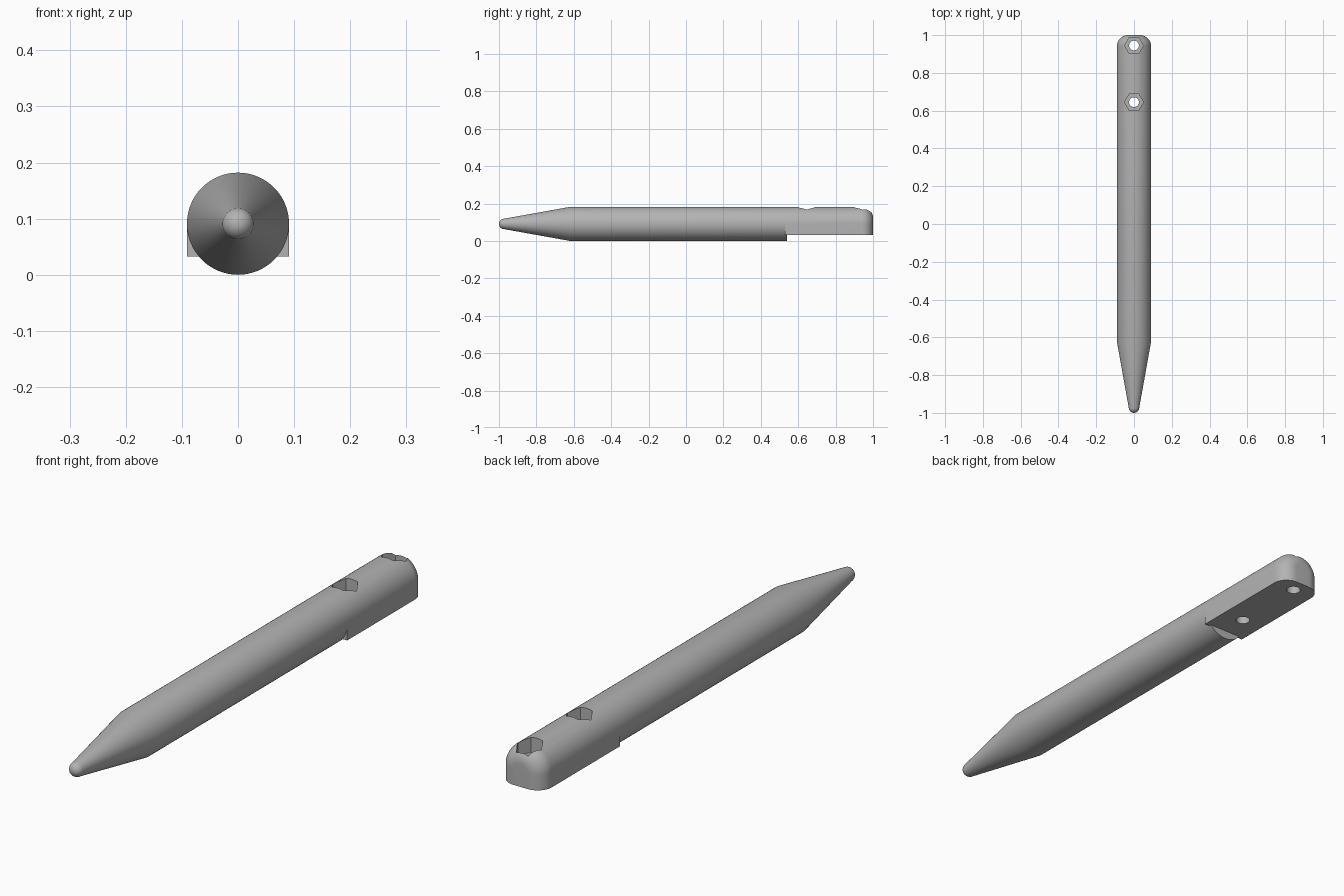
import bpy, bmesh, math
from math import sin, cos, pi

cube = bpy.data.objects.get("Cube")
if cube:
    bpy.data.objects.remove(cube, do_unlink=True)

R = 0.091        # shaft radius, also the height of its axis
FLAT = 0.033     # height of the flat underside of the tang
FILLET = 0.06    # rounding of the tang end

grey = bpy.data.materials.new("plain grey")
grey.use_nodes = True
grey.diffuse_color = (0.45, 0.45, 0.45, 1)
grey.node_tree.nodes["Principled BSDF"].inputs["Base Color"].default_value = (0.45, 0.45, 0.45, 1)


def loft(name, rings):
    """Skin closed rings of equal point count and cap both ends."""
    bm = bmesh.new()
    loops = [[bm.verts.new(p) for p in ring] for ring in rings]
    for a, b in zip(loops, loops[1:]):
        for i in range(len(a)):
            j = (i + 1) % len(a)
            bm.faces.new((a[i], a[j], b[j], b[i]))
    bm.faces.new(loops[0])
    bm.faces.new(loops[-1])
    bmesh.ops.recalc_face_normals(bm, faces=bm.faces)
    mesh = bpy.data.meshes.new(name)
    bm.to_mesh(mesh)
    bm.free()
    mesh.materials.append(grey)
    obj = bpy.data.objects.new(name, mesh)
    bpy.context.collection.objects.link(obj)
    return obj


def round_ring(y, r, n=64):
    return [(r * cos(2 * pi * i / n), y, R + r * sin(2 * pi * i / n)) for i in range(n)]


def arch_ring(y, r, n=32):
    arc = [(r * cos(pi * i / n), y, R + r * sin(pi * i / n)) for i in range(n + 1)]
    return arc + [(-r, y, FLAT), (r, y, FLAT)]


def prism(name, y, r, sides, low, high):
    return loft(name, [[(r * cos(2 * pi * i / sides), y + r * sin(2 * pi * i / sides), z)
                        for i in range(sides)] for z in (low, high)])


def smooth(obj):
    bpy.ops.object.select_all(action='DESELECT')
    obj.select_set(True)
    bpy.context.view_layer.objects.active = obj
    bpy.ops.object.shade_smooth_by_angle(angle=math.radians(25))


# Shaft: blunt round nose, cone, then straight barrel
nose = 0.028
rings = [round_ring(-0.972 - nose * cos(t), nose * sin(t))
         for t in [pi / 2 * k / 8 for k in range(1, 9)]]
rings += [round_ring(-0.62, R), round_ring(0.54, R)]
smooth(loft("shaft", rings))

# Tang: arched section with a flat underside and a filleted end
rings = [arch_ring(0.53, R)]
for k in range(13):
    t = pi / 2 * k / 12
    rings.append(arch_ring(1 - FILLET + FILLET * sin(t), R - FILLET * (1 - cos(t))))
tang = loft("tang", rings)

# Nut pockets and bolt holes
for y in (0.645, 0.945):
    for cutter in (prism("nut_pocket_cutter", y, 0.05, 6, 0.12, 0.3),
                   prism("bolt_hole_cutter", y, 0.026, 32, -0.1, 0.25)):
        cutter.hide_render = True
        mod = tang.modifiers.new("cut", 'BOOLEAN')
        mod.operation = 'DIFFERENCE'
        mod.solver = 'EXACT'
        mod.object = cutter
        bpy.ops.object.select_all(action='DESELECT')
        tang.select_set(True)
        bpy.context.view_layer.objects.active = tang
        bpy.ops.object.modifier_apply(modifier=mod.name)
        bpy.data.objects.remove(cutter, do_unlink=True)
smooth(tang)
